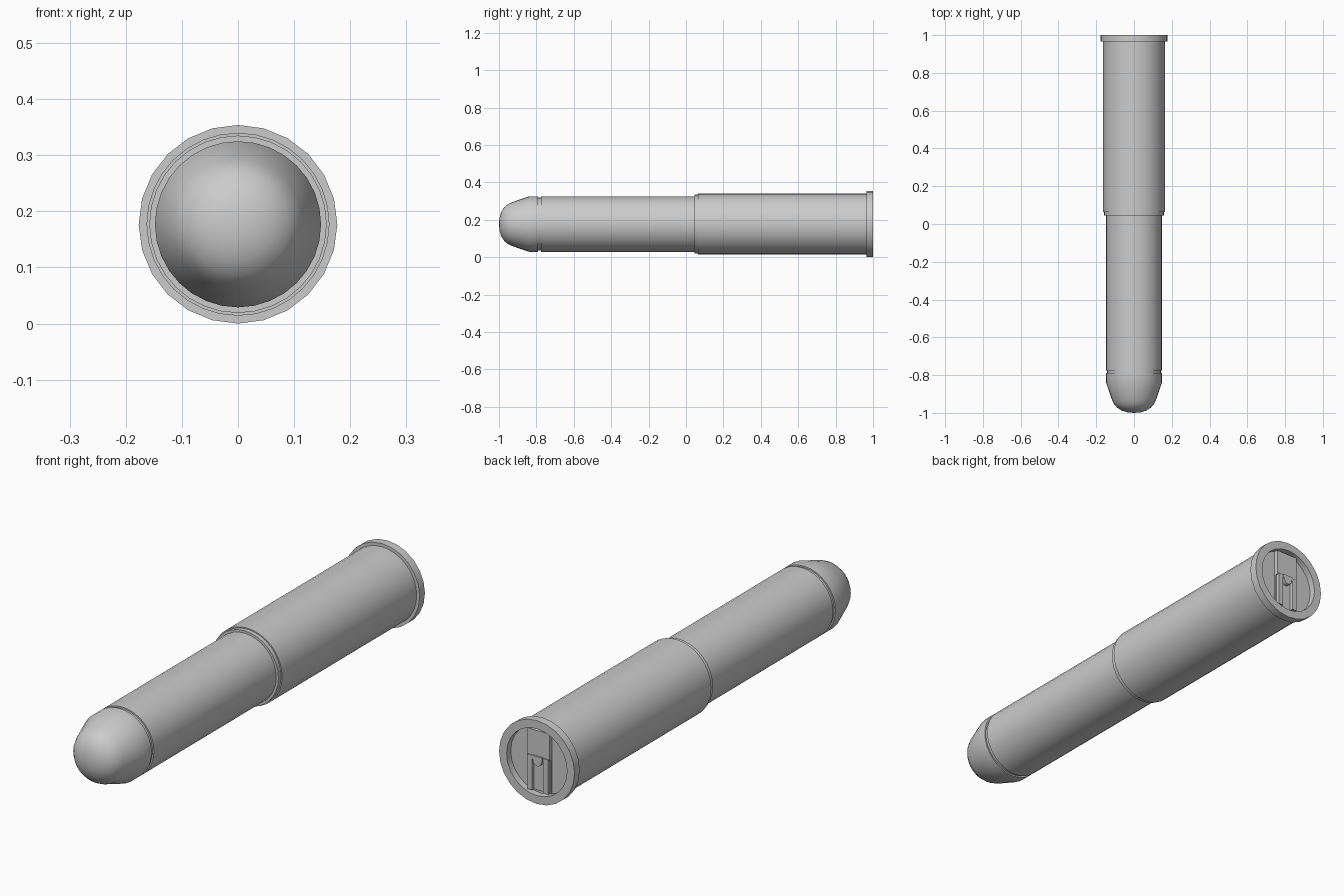
import bpy, bmesh, math

if "Cube" in bpy.data.objects:
    bpy.data.objects.remove(bpy.data.objects["Cube"])

CZ = 0.177  # height of the long axis


def finish(obj):
    bpy.context.view_layer.objects.active = obj
    for o in bpy.context.selected_objects:
        o.select_set(False)
    obj.select_set(True)
    bpy.ops.object.shade_smooth_by_angle(angle=math.radians(30))


def lathe(name, profile, sides):
    """Spin (y, radius) points around the long axis."""
    bm = bmesh.new()
    rings = []
    for y, r in profile:
        if r == 0:
            rings.append([bm.verts.new((0, y, CZ))] * sides)
        else:
            rings.append([bm.verts.new((r * math.sin(2 * math.pi * i / sides), y,
                                        CZ + r * math.cos(2 * math.pi * i / sides)))
                          for i in range(sides)])
    for a, b in zip(rings, rings[1:]):
        for i in range(sides):
            j = (i + 1) % sides
            bm.faces.new(list(dict.fromkeys((a[i], a[j], b[j], b[i]))))
    bmesh.ops.recalc_face_normals(bm, faces=bm.faces)
    mesh = bpy.data.meshes.new(name)
    bm.to_mesh(mesh)
    bm.free()
    obj = bpy.data.objects.new(name, mesh)
    bpy.context.collection.objects.link(obj)
    finish(obj)
    return obj


def box(name, x0, x1, y0, y1, z0, z1):
    bpy.ops.mesh.primitive_cube_add(size=1, location=((x0 + x1) / 2, (y0 + y1) / 2, CZ + (z0 + z1) / 2))
    obj = bpy.context.object
    obj.name = name
    obj.scale = (x1 - x0, y1 - y0, z1 - z0)
    return obj


# Slim front tube with rounded nose and groove
lathe("front_tube", [(-1, 0), (-0.997, 0.035), (-0.988, 0.065), (-0.972, 0.09),
                     (-0.953, 0.106), (-0.93, 0.117), (-0.84, 0.148), (-0.79, 0.148),
                     (-0.79, 0.142), (-0.775, 0.142), (-0.775, 0.148), (0.06, 0.148),
                     (0.06, 0)], 32)

# Wide rear sleeve with stepped mouth
lathe("rear_sleeve", [(0.045, 0.145), (0.045, 0.158), (0.063, 0.158), (0.063, 0.163),
                      (0.968, 0.163)], 32)

# End rim with recessed floor
lathe("end_rim", [(0.965, 0.16), (0.965, 0.177), (1, 0.177), (1, 0.142),
                  (0.972, 0.142), (0.972, 0)], 24)

# Raised strip, paired rails and catch in the recess
box("upper_strip", -0.052, 0.052, 0.97, 0.99, 0.015, 0.129)
box("lower_strip", -0.052, 0.052, 0.97, 0.98, -0.129, 0.015)
for side, label in ((-1, "left"), (1, "right")):
    xs = sorted((side * 0.026, side * 0.048))
    box(label + "_rail", *xs, 0.97, 0.995, -0.127, 0.02)
bpy.ops.mesh.primitive_cylinder_add(vertices=16, radius=0.02, depth=0.028,
                                    location=(0, 0.984, CZ + 0.002),
                                    rotation=(math.pi / 2, 0, 0))
catch = bpy.context.object
catch.name = "catch_pin"
finish(catch)
box("catch_top", -0.024, 0.024, 0.97, 0.998, 0.006, 0.022)
